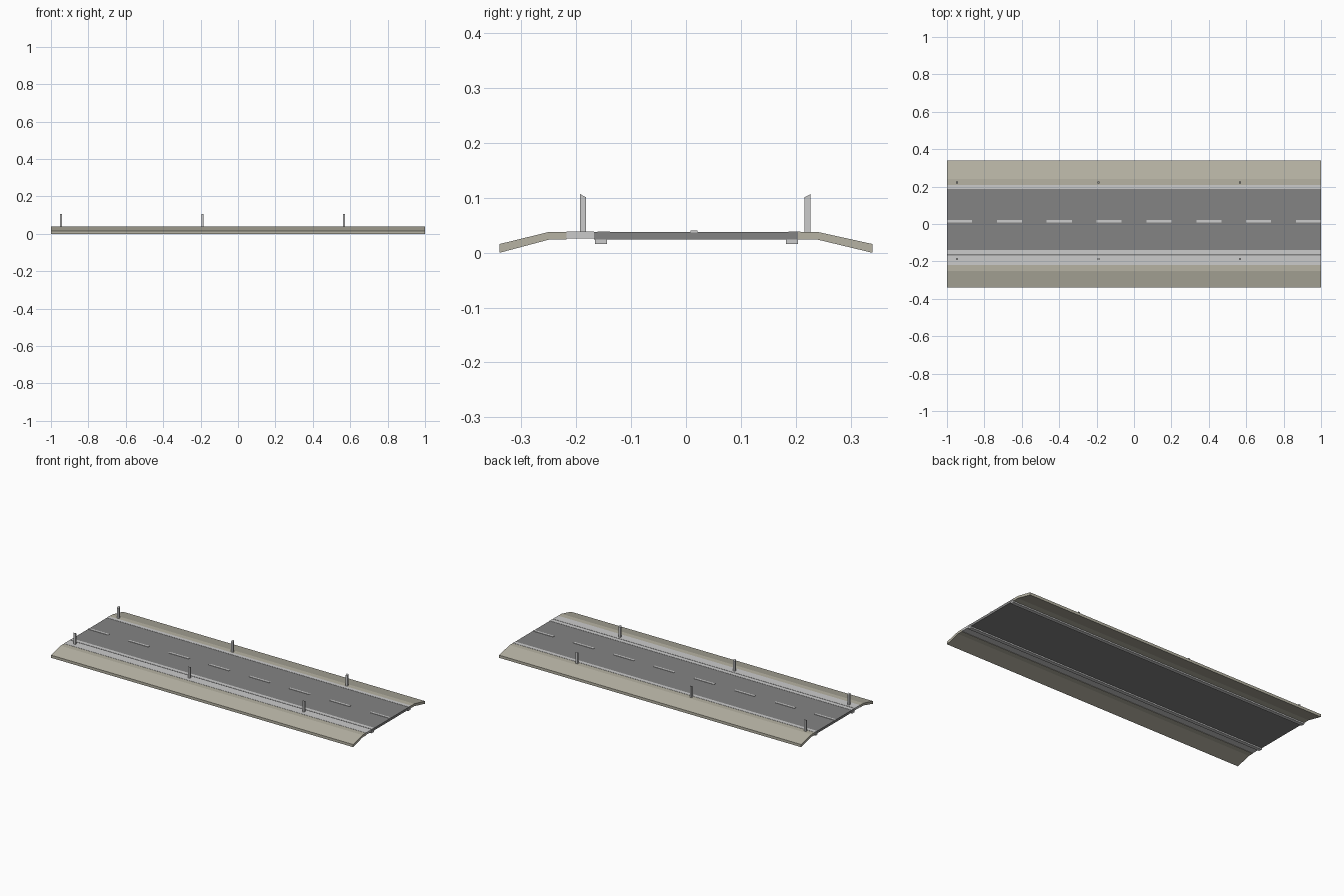
import bpy, bmesh

if "Cube" in bpy.data.objects:
    bpy.data.objects.remove(bpy.data.objects["Cube"])


def material(name, rgb):
    m = bpy.data.materials.new(name)
    m.diffuse_color = (*rgb, 1)
    m.use_nodes = True
    m.node_tree.nodes["Principled BSDF"].inputs["Base Color"].default_value = m.diffuse_color
    return m


asphalt = material("asphalt", (0.23, 0.23, 0.23))
soil = material("soil", (0.47, 0.45, 0.37))
pale = material("pale_paint", (0.62, 0.62, 0.62))


def extrude_x(name, profile, x0=-1, x1=1, mat=None):
    """Closed (y, z) profile swept along x."""
    bm = bmesh.new()
    face = bm.faces.new([bm.verts.new((x0, y, z)) for y, z in profile])
    r = bmesh.ops.extrude_face_region(bm, geom=[face])
    verts = [v for v in r["geom"] if isinstance(v, bmesh.types.BMVert)]
    bmesh.ops.translate(bm, verts=verts, vec=(x1 - x0, 0, 0))
    bmesh.ops.recalc_face_normals(bm, faces=bm.faces)
    me = bpy.data.meshes.new(name)
    bm.to_mesh(me)
    bm.free()
    ob = bpy.data.objects.new(name, me)
    bpy.context.collection.objects.link(ob)
    if mat:
        me.materials.append(mat)
    return ob


def strip(name, y0, y1, z0, z1, mat=None, x0=-1, x1=1):
    return extrude_x(name, [(y0, z0), (y1, z0), (y1, z1), (y0, z1)], x0, x1, mat)


# Road deck and the footpath along its front edge
strip("road", -0.168, 0.204, 0.024, 0.038, asphalt)
strip("footpath", -0.218, -0.168, 0.026, 0.039)

# Verges: flat shoulder, then a bank sloping down to the ground
for side, s, inner, bend in (("front", -1, 0.218, 0.25), ("back", 1, 0.204, 0.24)):
    extrude_x(side + "_verge", [
        (s * inner, 0.038), (s * bend, 0.038), (s * 0.34, 0.016),
        (s * 0.34, 0.0), (s * bend, 0.024), (s * inner, 0.024)], mat=soil)

# Drain channels under the road edges, with a thin edge strip on top
for side, y0, y1 in (("front", -0.166, -0.144), ("back", 0.182, 0.204)):
    strip(side + "_drain", y0, y1, 0.016, 0.025)
    strip(side + "_edge_strip", y0 + 0.005, y1 + 0.005, 0.0375, 0.0392, pale)

# Dashed centre line
for i in range(8):
    x = -1 + i * 0.2666
    strip(f"lane_dash_{i + 1}", 0.008, 0.021, 0.037, 0.0402, pale, x, x + 0.134)

# Marker posts with tops cut at a slant, higher on the outside
for side, inner, outer in (("front", -0.182, -0.193), ("back", 0.216, 0.227)):
    for i in range(3):
        x = -0.947 + i * 0.757
        extrude_x(f"{side}_marker_post_{i + 1}", [
            (inner, 0.03), (outer, 0.03), (outer, 0.107), (inner, 0.101)],
            x - 0.006, x + 0.006)
